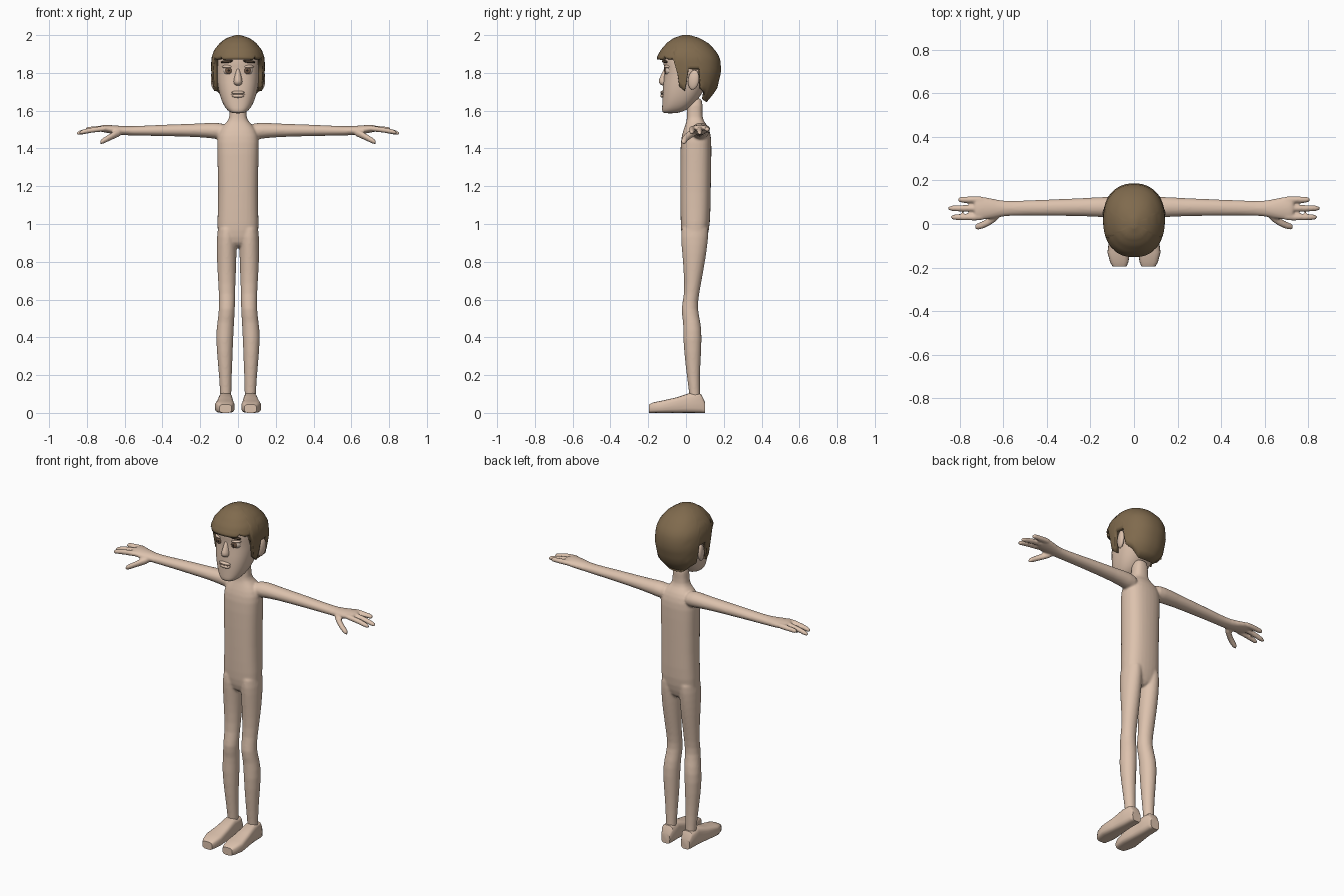
import bpy, bmesh, math
from mathutils import Vector

if "Cube" in bpy.data.objects:
    bpy.data.objects.remove(bpy.data.objects["Cube"])


def material(name, rgb):
    m = bpy.data.materials.new(name)
    m.diffuse_color = (*rgb, 1)
    m.use_nodes = True
    m.node_tree.nodes["Principled BSDF"].inputs["Base Color"].default_value = m.diffuse_color
    return m


SKIN = material("skin", (0.72, 0.54, 0.42))
HAIR = material("brown hair", (0.215, 0.145, 0.075))
BROW = material("dark brow", (0.07, 0.045, 0.028))
EYE = material("eye", (0.68, 0.55, 0.46))
IRIS = material("iris", (0.16, 0.095, 0.06))
PUPIL = material("pupil", (0.02, 0.015, 0.012))
LIP = material("lip", (0.50, 0.33, 0.25))
AXES = {"x": (Vector((0, 1, 0)), Vector((0, 0, 1))),
        "y": (Vector((1, 0, 0)), Vector((0, 0, 1))),
        "z": (Vector((1, 0, 0)), Vector((0, 1, 0)))}


def spow(v, p):
    return math.copysign(abs(v) ** p, v)


def loft(bm, axis, rings, n=16, e=2.0):
    """Closed tube through rings of (centre, radius_u, radius_v); e squares the section."""
    u, v = AXES[axis]
    loops = []
    for c, ru, rv in rings:
        loops.append([bm.verts.new(Vector(c)
                      + u * ru * spow(math.cos(2 * math.pi * i / n), 2 / e)
                      + v * rv * spow(math.sin(2 * math.pi * i / n), 2 / e)) for i in range(n)])
    for a, b in zip(loops, loops[1:]):
        for i in range(n):
            bm.faces.new((a[i], a[(i + 1) % n], b[(i + 1) % n], b[i]))
    bm.faces.new(loops[0])
    bm.faces.new(loops[-1])


def finish(name, bm, mat, subsurf=0, angle=None):
    bmesh.ops.recalc_face_normals(bm, faces=bm.faces)
    me = bpy.data.meshes.new(name)
    bm.to_mesh(me)
    bm.free()
    me.materials.append(mat)
    for p in me.polygons:
        p.use_smooth = True
    ob = bpy.data.objects.new(name, me)
    bpy.context.collection.objects.link(ob)
    if angle:
        bpy.context.view_layer.objects.active = ob
        ob.select_set(True)
        bpy.ops.object.shade_smooth_by_angle(angle=math.radians(angle))
        ob.select_set(False)
    if subsurf:
        ob.modifiers.new("round", "SUBSURF").levels = subsurf
        ob.modifiers["round"].render_levels = subsurf
    return ob


def blob(name, loc, size, mat, rot=(0, 0, 0)):
    bpy.ops.mesh.primitive_uv_sphere_add(segments=24, ring_count=14, location=loc, rotation=rot)
    ob = bpy.context.object
    ob.name = name
    ob.scale = size
    ob.data.materials.append(mat)
    bpy.ops.object.shade_smooth()
    return ob


# Body: trunk with neck, legs, arms and hands fused into one smooth skin
bm = bmesh.new()
trunk = [(.87, .06, .045, .05), (.93, .110, .045, .07), (1.0, .112, .05, .08),
         (1.15, .106, .05, .082), (1.4, .112, .052, .085), (1.47, .115, .055, .08),
         (1.52, .085, .055, .062), (1.545, .052, .048, .045), (1.58, .043, .045, .04),
         (1.68, .046, .05, .045)]
loft(bm, "z", [((0, cy, z), rx, ry) for z, rx, cy, ry in trunk], e=2.5)
leg = [(1.02, .055, .05, .05, .075), (.93, .06, .053, .045, .075), (.85, .06, .054, .044, .066),
       (.75, .06, .05, .04, .053), (.62, .058, .043, .03, .038), (.55, .058, .043, .015, .046),
       (.48, .065, .045, .033, .046), (.40, .072, .048, .034, .052), (.25, .068, .038, .036, .04),
       (.12, .065, .03, .044, .029), (.04, .065, .031, .05, .03)]
arm = [(.05, .07, 1.485, .05, .045), (.12, .078, 1.495, .05, .045), (.2, .078, 1.496, .043, .036),
       (.4, .075, 1.496, .038, .031), (.58, .072, 1.492, .033, .024), (.63, .07, 1.496, .042, .025),
       (.68, .072, 1.502, .054, .023), (.72, .073, 1.506, .053, .019), (.735, .073, 1.506, .045, .014)]
fingers = [(.112, .81, 1.50), (.072, .855, 1.478), (.031, .842, 1.482)]
thumb = [(.61, .05, 1.487, .02), (.65, .02, 1.475, .022), (.69, -.004, 1.453, .019),
         (.72, -.012, 1.437, .017), (.733, -.013, 1.43, .01)]
for s in (1, -1):
    loft(bm, "z", [((s * cx, cy, z), rx, ry) for z, cx, rx, cy, ry in leg])
    loft(bm, "x", [((s * x, cy, cz), ry, rz) for x, cy, cz, ry, rz in arm])
    for y, tip, tz in fingers:
        pts = []
        for t, r in ((0, .016), (.35, .016), (.7, .0155), (.93, .014), (1, .008)):
            pts.append(((s * (.68 + (tip - .68) * t), y, 1.506 + (tz - 1.506) * t * t), r, r))
        loft(bm, "x", pts, 10)
    loft(bm, "x", [((s * x, y, z), r, r) for x, y, z, r in thumb], 10)
body = finish("body", bm, SKIN, 1)
rm = body.modifiers.new("fuse", "REMESH")
rm.mode, rm.voxel_size, rm.use_smooth_shade = "VOXEL", .006, True
sm = body.modifiers.new("relax", "SMOOTH")
sm.factor, sm.iterations = .5, 6

# Feet with flat soles
foot = [(-.195, .066, .032, .045), (-.175, .068, .042, .055), (-.13, .07, .052, .064),
        (-.05, .068, .044, .082), (.02, .066, .037, .105), (.08, .065, .037, .10), (.1, .065, .028, .06)]
for s, side in ((1, "left"), (-1, "right")):
    bm = bmesh.new()
    loft(bm, "y", [((s * cx, y, h / 2), rx, h / 2) for y, cx, rx, h in foot], 20, 3.5)
    finish(side + "_foot", bm, SKIN, angle=40)

# Head: rings of z, half width, front y, back y
head = [(1.585, .032, -.122, -.05), (1.60, .056, -.128, .0), (1.63, .078, -.126, .04),
        (1.68, .098, -.126, .08), (1.75, .112, -.122, .12), (1.81, .118, -.112, .15),
        (1.86, .12, -.125, .15), (1.92, .113, -.115, .14), (1.965, .07, -.06, .09)]
bm = bmesh.new()
loft(bm, "z", [((0, (f + b) / 2, z), rx, (b - f) / 2) for z, rx, f, b in head], 24, 2.4)
finish("head", bm, SKIN, 1)

# Nose
nose = [(1.84, .013, -.112), (1.80, .016, -.127), (1.765, .023, -.146),
        (1.745, .026, -.146), (1.73, .017, -.128)]
bm = bmesh.new()
loft(bm, "z", [((0, f + .032, z), rx, .032) for z, rx, f in nose], 12)
finish("nose", bm, SKIN, 1)

# Mouth and chin
blob("upper_lip", (0, -.122, 1.696), (.036, .014, .009), SKIN)
blob("lower_lip", (0, -.122, 1.678), (.032, .014, .010), SKIN)
blob("mouth_line", (0, -.122, 1.687), (.037, .012, .003), LIP)

# Eyes, brows and ears
for s, side in ((1, "left_"), (-1, "right_")):
    blob(side + "eye", (s * .05, -.083, 1.813), (.031, .031, .027), EYE)
    blob(side + "iris", (s * .049, -.106, 1.813), (.02, .0095, .02), IRIS)
    blob(side + "pupil", (s * .049, -.109, 1.813), (.009, .0085, .009), PUPIL)
    blob(side + "eyelid", (s * .05, -.085, 1.833), (.034, .032, .012), SKIN)
    blob(side + "brow", (s * .059, -.113, 1.86), (.034, .012, .008), BROW, (0, s * .12, s * .3))
    blob(side + "ear", (s * .127, .04, 1.763), (.016, .03, .052), SKIN, (-.15, 0, s * -.25))

# Hair: shell whose lower edge follows fringe, sideburn, ear and nape
profile = [(1.64, .085, -.10, .105), (1.71, .132, -.12, .163), (1.81, .143, -.135, .187),
           (1.88, .141, -.155, .18), (1.92, .127, -.135, .155), (1.96, .095, -.10, .115),
           (1.985, .06, -.065, .07), (2.0, .012, -.02, .02)]
edge = [(-1, 1.872), (-.85, 1.868), (-.78, 1.887), (-.62, 1.872), (-.44, 1.875), (-.38, 1.73),
        (-.13, 1.70), (-.07, 1.82), (.27, 1.82), (.33, 1.72), (.6, 1.69), (.85, 1.65), (1, 1.645)]


def lookup(table, t):
    for a, b in zip(table, table[1:]):
        if t <= b[0]:
            k = max(0, (t - a[0]) / (b[0] - a[0]))
            return [p + (q - p) * k for p, q in zip(a, b)][1:]
    return table[-1][1:]


bm = bmesh.new()
N, LEVELS = 120, 16
cols = []
for i in range(N):
    a = 2 * math.pi * i / N
    low = lookup(edge, math.sin(a))[0]
    col = []
    for j in range(LEVELS):
        z = low + (2.0 - low) * (1 - (1 - j / (LEVELS - 1)) ** 1.6)
        rx, f, b = lookup(profile, z)
        col.append(bm.verts.new((rx * spow(math.cos(a), .9),
                                 (f + b) / 2 + (b - f) / 2 * spow(math.sin(a), .9), z)))
    cols.append(col)
for i in range(N):
    p, q = cols[i], cols[(i + 1) % N]
    for j in range(LEVELS - 1):
        bm.faces.new((p[j], q[j], q[j + 1], p[j + 1]))
bm.faces.new([c[-1] for c in cols])
hair = finish("hair", bm, HAIR)
sol = hair.modifiers.new("thickness", "SOLIDIFY")
sol.thickness, sol.offset = .022, -1
